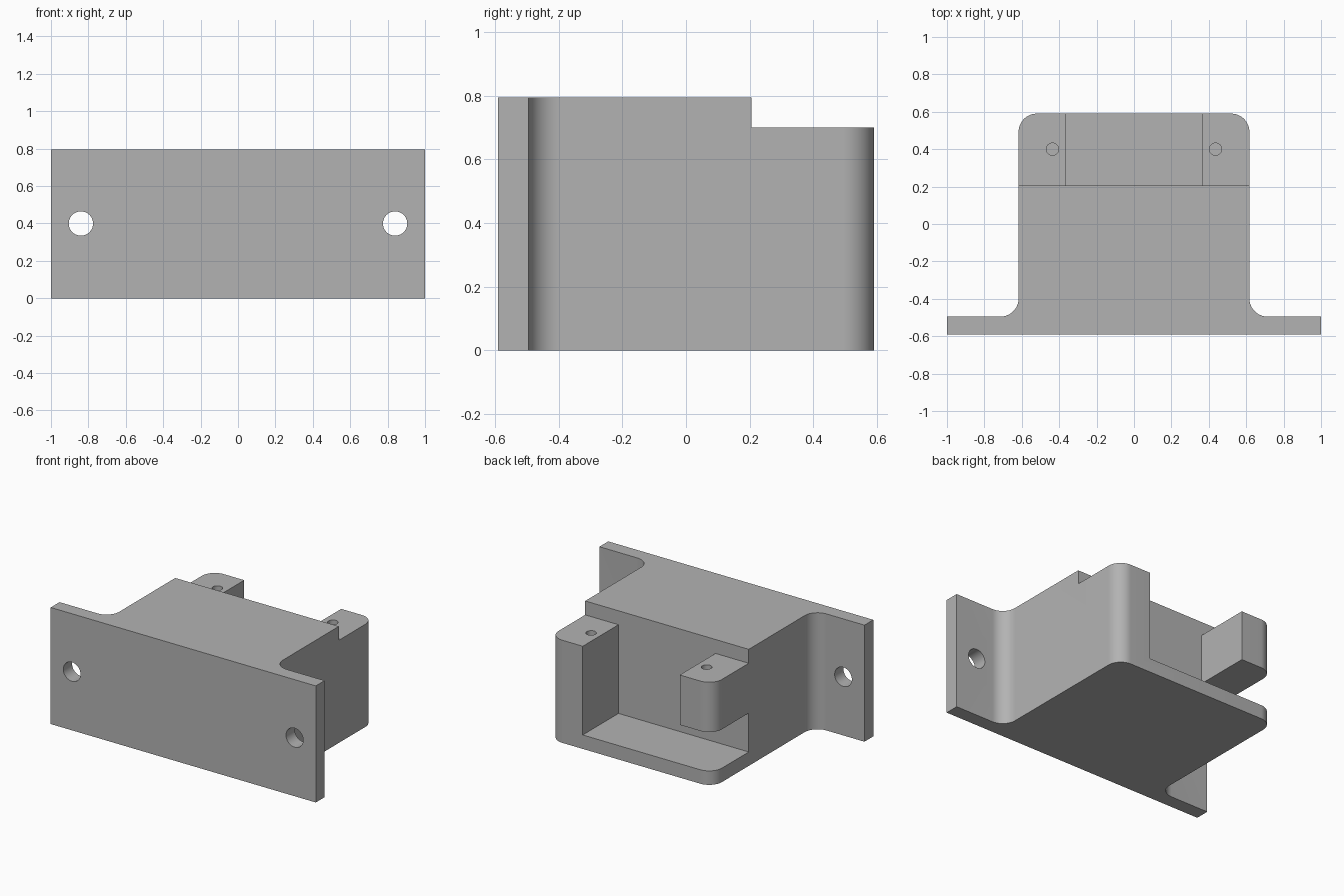
import bpy, bmesh
from math import pi, cos, sin, radians
from mathutils import Matrix, Vector

cube = bpy.data.objects.get("Cube")
if cube:
    bpy.data.objects.remove(cube, do_unlink=True)

# Main dimensions
HEIGHT, DEPTH, WALL = 0.795, 0.59, 0.095
BODY_X, FILLET = 0.617, 0.097
LEDGE_Y, LEDGE_Z = 0.205, 0.70
POCKET_X, GAP_TOP = 0.366, 0.36
FLANGE_Y = -DEPTH + WALL

grey = bpy.data.materials.new("plain grey")
grey.use_nodes = True
colour = (0.45, 0.45, 0.45, 1)
grey.diffuse_color = colour
grey.node_tree.nodes["Principled BSDF"].inputs["Base Color"].default_value = colour


def make_object(name, bm):
    bmesh.ops.recalc_face_normals(bm, faces=bm.faces)
    mesh = bpy.data.meshes.new(name)
    bm.to_mesh(mesh)
    bm.free()
    mesh.materials.append(grey)
    obj = bpy.data.objects.new(name, mesh)
    bpy.context.collection.objects.link(obj)
    return obj


def box(name, low, high):
    bm = bmesh.new()
    low, high = Vector(low), Vector(high)
    bmesh.ops.create_cube(bm, size=1, matrix=Matrix.Translation((low + high) / 2)
                          @ Matrix.Diagonal((high - low).to_4d()))
    return make_object(name, bm)


def cylinder(name, centre, radius, length, tilt=0):
    bm = bmesh.new()
    bmesh.ops.create_cone(bm, cap_ends=True, segments=40, radius1=radius, radius2=radius,
                          depth=length, matrix=Matrix.Translation(centre)
                          @ Matrix.Rotation(tilt, 4, "X"))
    return make_object(name, bm)


def arc(cx, cy, start, end, steps=14):
    angles = [radians(start + (end - start) * i / steps) for i in range(steps + 1)]
    return [(cx + FILLET * cos(a), cy + FILLET * sin(a)) for a in angles]


# Bracket: hat-shaped plan with filleted roots and rounded back corners
half = [(1, -DEPTH), (1, FLANGE_Y)]
half += arc(BODY_X + FILLET, FLANGE_Y + FILLET, 270, 180)
half += arc(BODY_X - FILLET, DEPTH - FILLET, 0, 90)
outline = half + [(-x, y) for x, y in reversed(half)]
bm = bmesh.new()
base = bm.faces.new([bm.verts.new((x, y, 0)) for x, y in outline])
top = bmesh.ops.extrude_face_region(bm, geom=[base])["geom"]
bmesh.ops.translate(bm, vec=(0, 0, HEIGHT),
                    verts=[v for v in top if isinstance(v, bmesh.types.BMVert)])
bracket = make_object("mounting_bracket", bm)

# Lowered rear ledge, rear pocket and the opening under one post
cutters = [
    box("ledge_cutter", (-1, LEDGE_Y, LEDGE_Z), (1, 1, 1)),
    box("pocket_cutter", (-POCKET_X, LEDGE_Y, WALL), (POCKET_X, 1, 1.1)),
    box("side_gap_cutter", (-1.1, LEDGE_Y, WALL), (0, 1.1, GAP_TOP)),
]

# Flange bolt holes and blind screw holes in the posts
for side in (-1, 1):
    cutters.append(cylinder("bolt_hole_cutter", (side * 0.84, -DEPTH, HEIGHT / 2 + 0.002),
                            0.065, 0.5, pi / 2))
    cutters.append(cylinder("screw_hole_cutter", (side * 0.436, 0.4, LEDGE_Z),
                            0.033, 0.4))

bpy.context.view_layer.objects.active = bracket
for cutter in cutters:
    cut = bracket.modifiers.new(cutter.name, "BOOLEAN")
    cut.operation, cut.solver, cut.object = "DIFFERENCE", "EXACT", cutter
    bpy.ops.object.modifier_apply(modifier=cut.name)
    bpy.data.objects.remove(cutter, do_unlink=True)

# Smooth fillets and holes, crisp edges
bpy.ops.object.select_all(action="DESELECT")
bracket.select_set(True)
bpy.ops.object.shade_smooth_by_angle(angle=radians(30))
